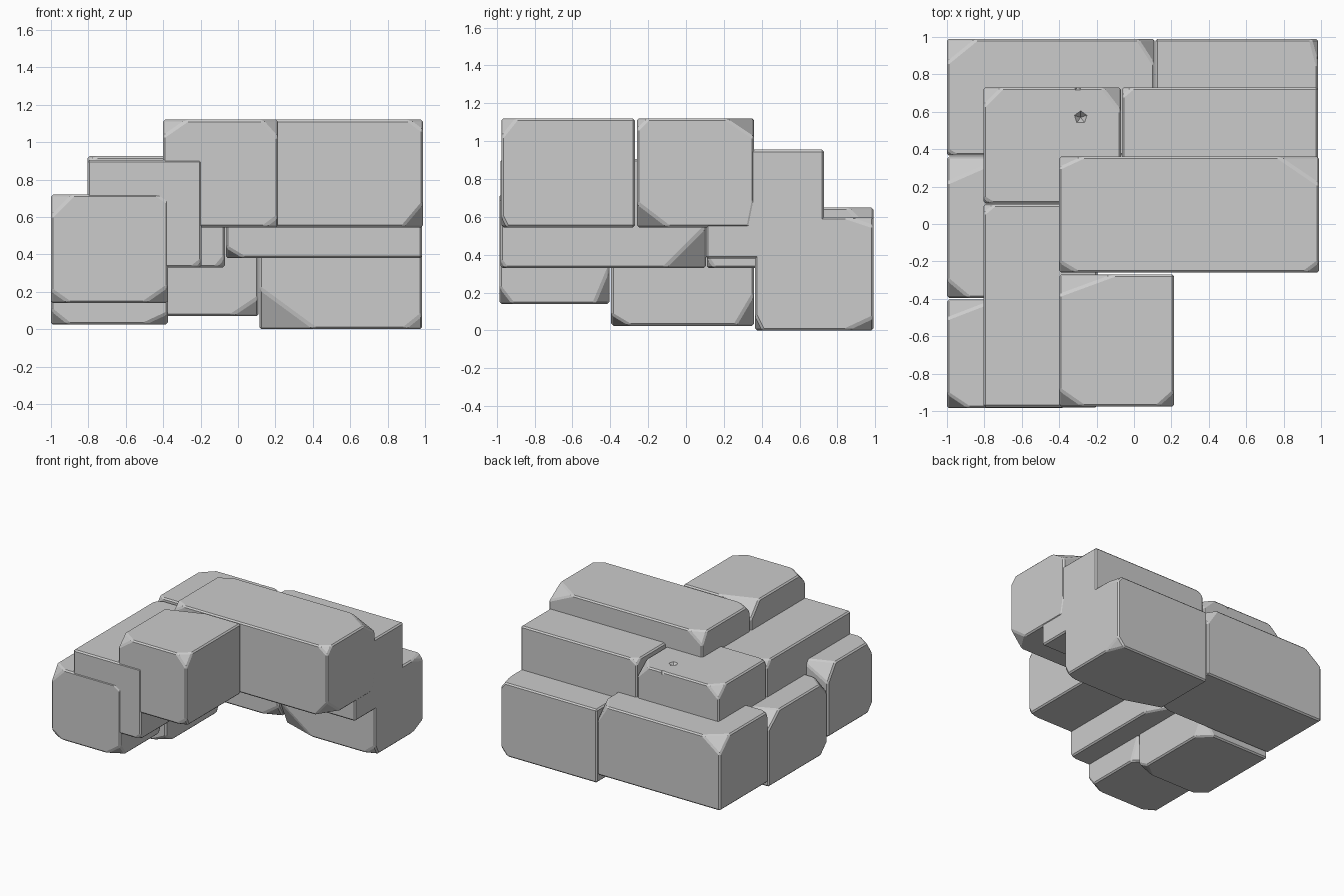
import bpy, bmesh
from mathutils import Vector

if "Cube" in bpy.data.objects:
    bpy.data.objects.remove(bpy.data.objects["Cube"])

def stone(name, lo, hi, chips):
    """Box from lo to hi; each chip is (corner signs, cut length along x, y, z)."""
    lo, hi = Vector(lo), Vector(hi)
    bm = bmesh.new()
    bmesh.ops.create_cube(bm, size=1)
    for v in bm.verts:
        v.co = (lo + hi) / 2 + v.co * (hi - lo)
    for signs, cut in chips:
        s = [1 if c == '+' else -1 for c in signs]
        corner = Vector([hi[i] if s[i] > 0 else lo[i] for i in range(3)])
        normal = Vector([s[i] / cut[i] for i in range(3)]).normalized()
        point = corner - Vector((s[0] * cut[0], 0, 0))
        bmesh.ops.bisect_plane(bm, geom=bm.verts[:] + bm.edges[:] + bm.faces[:],
                               plane_co=point, plane_no=normal, clear_outer=True)
        bmesh.ops.holes_fill(bm, edges=[e for e in bm.edges if e.is_boundary], sides=0)
    bmesh.ops.recalc_face_normals(bm, faces=bm.faces[:])
    me = bpy.data.meshes.new(name)
    bm.to_mesh(me)
    bm.free()
    ob = bpy.data.objects.new(name, me)
    bpy.context.collection.objects.link(ob)
    # thin worn edge
    bev = ob.modifiers.new("worn_edges", 'BEVEL')
    bev.width, bev.segments, bev.limit_method = 0.011, 1, 'ANGLE'
    bev.angle_limit = 0.2
    return ob

# lower course: outer corner, back row and left row
stone("lower_back_left", (-1, .365, .07), (.11, .99, .65), [
    ('-++', (.16, .13, .12)), ('+++', (.09, .14, .14)),
    ('+--', (.15, .06, .10)), ('--+', (.05, .03, .05))])
stone("lower_back_right", (.115, .365, 0), (.985, .99, .60), [
    ('---', (.30, .10, .22)), ('+--', (.10, .04, .08)),
    ('++-', (.06, .15, .07)), ('+++', (.04, .15, .05))])
stone("lower_left_inner", (-1, -.395, .025), (-.375, .36, .61), [
    ('---', (.10, .08, .08)), ('+--', (.13, .10, .06)),
    ('++-', (.10, .10, .17)), ('--+', (.12, .10, .10)), ('-++', (.32, .14, .12))])
stone("lower_left_front", (-1, -.985, .14), (-.375, -.405, .72), [
    ('--+', (.12, .08, .12)), ('---', (.10, .06, .07)), ('+--', (.13, .07, .09)),
    ('++-', (.08, .08, .19)), ('-++', (.26, .10, .14)), ('+-+', (.06, .03, .04))])

# middle course, stepped inward
corner = stone("middle_corner", (-.805, .11, .33), (-.07, .73, .925), [
    ('-++', (.10, .10, .09)), ('+++', (.10, .13, .10)),
    ('--+', (.05, .03, .04)), ('+--', (.05, .04, .06))])
stone("middle_right", (-.065, .105, .38), (.985, .73, .955), [
    ('---', (.10, .10, .06)), ('-++', (.06, .05, .04))])
stone("middle_left", (-.805, -.98, .33), (-.195, .105, .905), [
    ('-++', (.06, .05, .06)), ('+--', (.05, .03, .04)), ('++-', (.12, .22, .22))])

# upper course, innermost
stone("upper_right", (-.40, -.26, .545), (.99, .36, 1.12), [
    ('-++', (.13, .06, .10)), ('+++', (.22, .15, .10)), ('--+', (.10, .06, .06)),
    ('+-+', (.08, .06, .06)), ('+--', (.11, .17, .13)), ('++-', (.05, .03, .15))])
stone("upper_front", (-.40, -.975, .545), (.215, -.27, 1.12), [
    ('--+', (.13, .09, .09)), ('+-+', (.09, .08, .10)), ('+--', (.08, .03, .06)),
    ('-++', (.30, .11, .13)), ('---', (.06, .04, .05))])

# small dents in the corner stone
for i, (pos, r) in enumerate([((-.285, .57, .925), .05), ((-.30, .735, .925), .035)]):
    bpy.ops.mesh.primitive_cone_add(vertices=5, radius1=0, radius2=r * 1.4, depth=.08, location=pos)
    cut = bpy.context.object
    cut.name = "dent_cutter_%d" % (i + 1)
    cut.hide_render = True
    cut.display_type = 'WIRE'
    mod = corner.modifiers.new("dent", 'BOOLEAN')
    mod.operation, mod.object, mod.solver = 'DIFFERENCE', cut, 'EXACT'
